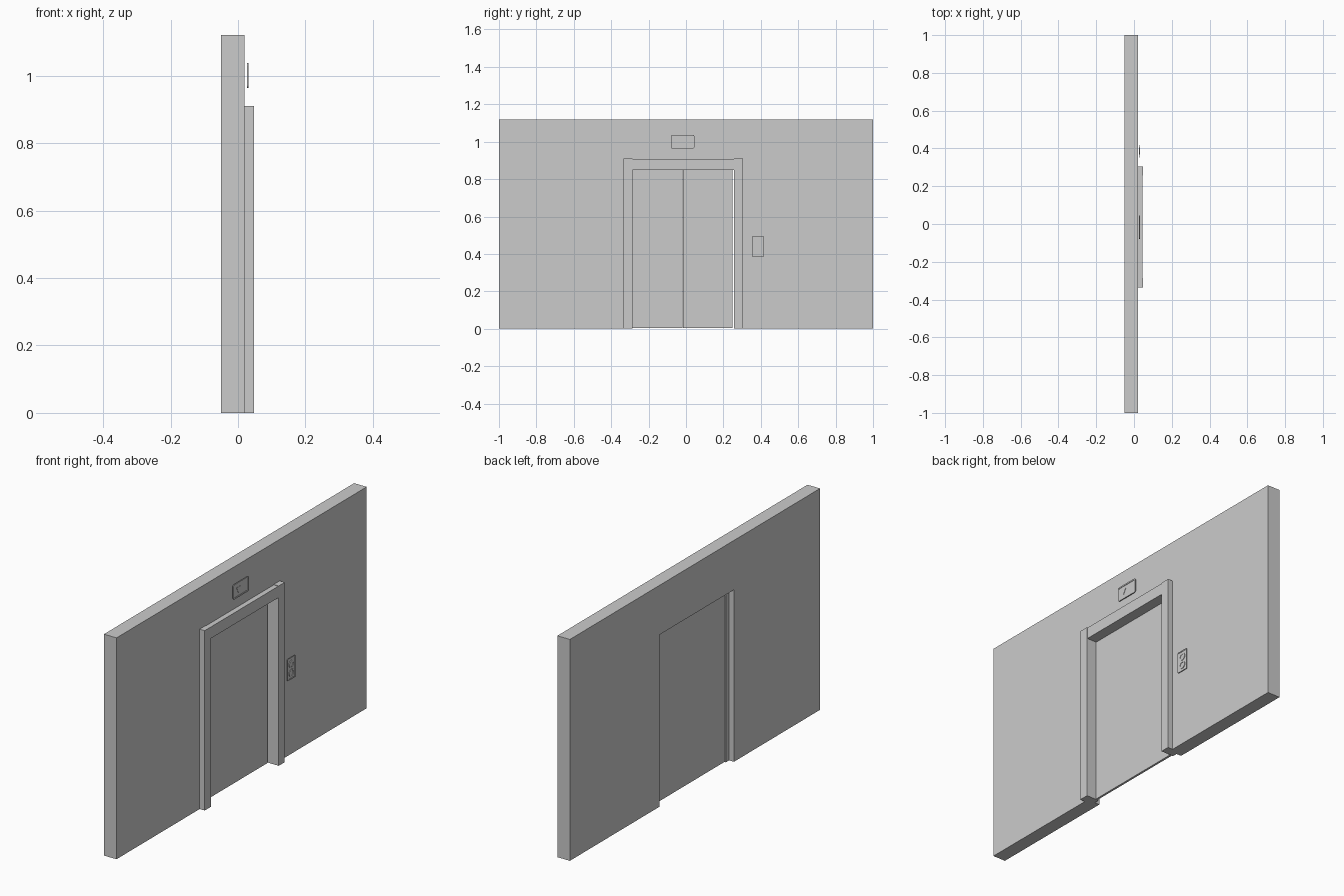
import bpy, bmesh, math
from mathutils import Vector

cube = bpy.data.objects.get("Cube")
if cube:
    bpy.data.objects.remove(cube, do_unlink=True)

grey = bpy.data.materials.new("plain grey")
grey.use_nodes = True
colour = (0.6, 0.6, 0.6, 1)
grey.diffuse_color = colour
grey.node_tree.nodes["Principled BSDF"].inputs["Base Color"].default_value = colour


def prism(name, points, axis, start, end, rim=0, sink=0):
    """Extrude a 2D outline along an axis; optionally sink the end face inside a rim."""
    def place(a, b):
        return (start, a, b) if axis == "x" else (a, start, b) if axis == "y" else (a, b, start)
    step = Vector([end - start if axis == k else 0 for k in "xyz"])
    bm = bmesh.new()
    base = bm.faces.new([bm.verts.new(place(a, b)) for a, b in points])
    out = bmesh.ops.extrude_face_region(bm, geom=[base], use_keep_orig=True)["geom"]
    bmesh.ops.translate(bm, vec=step, verts=[g for g in out if isinstance(g, bmesh.types.BMVert)])
    cap = [g for g in out if isinstance(g, bmesh.types.BMFace)][0]
    bmesh.ops.recalc_face_normals(bm, faces=bm.faces[:])
    if rim:
        bmesh.ops.inset_region(bm, faces=[cap], thickness=rim, use_even_offset=True)
        if sink:
            inner = bmesh.ops.extrude_face_region(bm, geom=[cap])["geom"]
            bmesh.ops.translate(bm, vec=-step.normalized() * sink,
                                verts=[g for g in inner if isinstance(g, bmesh.types.BMVert)])
            if cap.is_valid:
                bm.faces.remove(cap)
    mesh = bpy.data.meshes.new(name)
    bm.to_mesh(mesh)
    bm.free()
    mesh.materials.append(grey)
    obj = bpy.data.objects.new(name, mesh)
    bpy.context.collection.objects.link(obj)
    return obj


def rect(a0, a1, b0, b1):
    return [(a0, b0), (a1, b0), (a1, b1), (a0, b1)]


def rounded(a0, a1, b0, b1, r, steps=4):
    corners = [(a1 - r, b1 - r), (a0 + r, b1 - r), (a0 + r, b0 + r), (a1 - r, b0 + r)]
    return [(a + r * math.cos(t), b + r * math.sin(t))
            for q, (a, b) in enumerate(corners)
            for t in [(q + i / steps) * math.pi / 2 for i in range(steps + 1)]]


def circle(a, b, r, n=24):
    return [(a + r * math.cos(2 * math.pi * i / n), b + r * math.sin(2 * math.pi * i / n))
            for i in range(n)]


# Wall with a doorway
BACK, FACE, HEIGHT = -0.05, 0.02, 1.12
LEFT, RIGHT, TOP = -0.312, 0.283, 0.87
prism("wall", [(-1, 0), (LEFT, 0), (LEFT, TOP), (RIGHT, TOP), (RIGHT, 0),
               (1, 0), (1, HEIGHT), (-1, HEIGHT)], "x", BACK, FACE)

# Stepped door frame: trim over the wall, lining inside the doorway
INNER, TRIM, HEAD = -0.023, 0.048, 0.91
for name, inside, lining, outside in (("right_post", -0.285, LEFT, -0.335),
                                      ("left_post", 0.257, RIGHT, 0.305)):
    prism(name, [(INNER, inside), (TRIM, inside), (TRIM, outside), (FACE, outside),
                 (FACE, lining), (INNER, lining)], "z", 0, HEAD)
SOFFIT, LINTEL = 0.85, 0.046
lintel = prism("lintel", [(INNER, SOFFIT), (LINTEL, SOFFIT), (LINTEL, HEAD - 0.002),
                          (FACE, HEAD - 0.002), (FACE, TOP), (INNER, TOP)], "y", -0.285, 0.257)

# Sliding door panels
for name, a0, a1 in (("right_door", -0.285, -0.018), ("left_door", -0.016, 0.249)):
    prism(name, rect(a0, a1, 0.003, SOFFIT), "x", -0.019, -0.008)

# Floor indicator with a down arrow
PLATE, FRONT = 0.026, 0.031
prism("indicator", rounded(-0.08, 0.045, 0.963, 1.037, 0.009), "x", PLATE, FRONT, 0.007, 0.002)
prism("down_arrow", [(-0.055, 1.014), (-0.04, 0.986), (-0.025, 1.014)], "x", 0.028, 0.0305)

# Call panel with two ringed buttons
prism("call_panel", rounded(0.353, 0.418, 0.385, 0.495, 0.005), "x", PLATE, 0.03, 0.006, 0.002)
for name, z in (("up_button", 0.461), ("down_button", 0.417)):
    prism(name, circle(0.386, z, 0.019), "x", 0.028, FRONT, 0.006, 0.002)
